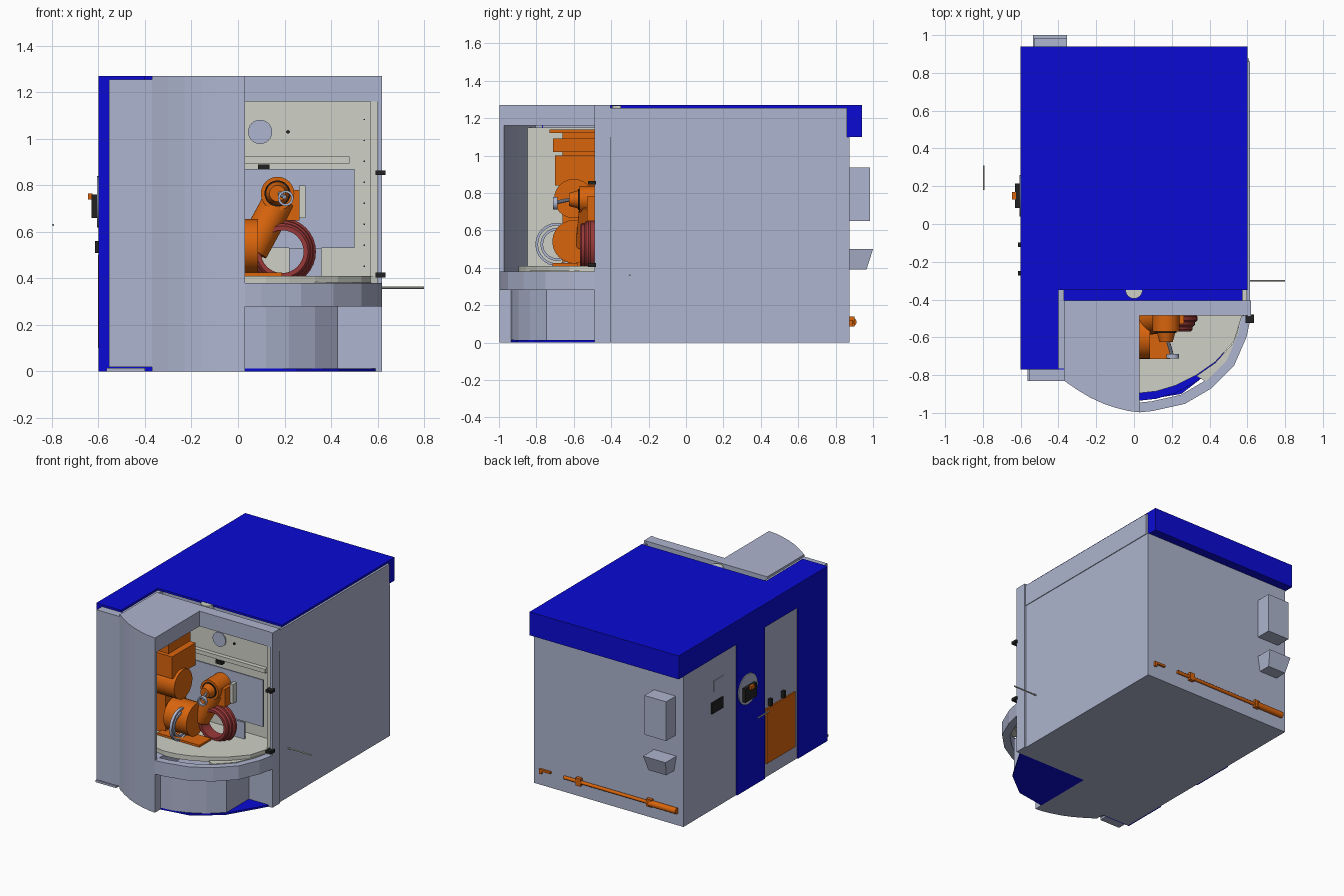
import bpy, bmesh, math
from mathutils import Vector, Matrix


def mat(name, r, g, b):
    m = bpy.data.materials.new(name)
    m.diffuse_color = (r, g, b, 1)
    return m


GREY = mat("blue_grey", 0.42, 0.46, 0.62)
BLUE = mat("deep_blue", 0.003, 0.003, 0.66)
ORANGE = mat("orange", 0.70, 0.13, 0.004)
RED = mat("brick_red", 0.32, 0.04, 0.04)
PALE = mat("pale_grey", 0.62, 0.64, 0.57)
BLACK = mat("black", 0.015, 0.015, 0.015)


def finish(bm, name, m, smooth=False):
    bmesh.ops.recalc_face_normals(bm, faces=bm.faces)
    me = bpy.data.meshes.new(name)
    bm.to_mesh(me)
    bm.free()
    ob = bpy.data.objects.new(name, me)
    bpy.context.collection.objects.link(ob)
    me.materials.append(m)
    if smooth:
        bpy.ops.object.select_all(action='DESELECT')
        ob.select_set(True)
        bpy.context.view_layer.objects.active = ob
        bpy.ops.object.shade_smooth_by_angle(angle=math.radians(35))
    return ob


def box(name, m, x, y, z):
    bm = bmesh.new()
    bmesh.ops.create_cube(bm, size=1)
    for v in bm.verts:
        v.co = Vector([(r[0] + r[1]) / 2 + c * (r[1] - r[0]) for c, r in zip(v.co, (x, y, z))])
    return finish(bm, name, m)


def prism(name, m, pts, z):
    bm = bmesh.new()
    f = bm.faces.new([bm.verts.new((p[0], p[1], z[0])) for p in pts])
    top = bmesh.ops.extrude_face_region(bm, geom=[f])["geom"]
    for v in top:
        if isinstance(v, bmesh.types.BMVert):
            v.co.z = z[1]
    return finish(bm, name, m)


def cyl(name, m, a, b, r, r2=None, n=24):
    a, b = Vector(a), Vector(b)
    bm = bmesh.new()
    rot = (b - a).to_track_quat('Z', 'Y').to_matrix().to_4x4()
    bmesh.ops.create_cone(bm, cap_ends=True, segments=n, radius1=r, radius2=r if r2 is None else r2,
                          depth=(b - a).length, matrix=Matrix.Translation((a + b) / 2) @ rot)
    return finish(bm, name, m, True)


def ring(name, m, c, axis, profile, n=32):
    """Spin a closed (radius, offset) profile about an axis."""
    rot = Vector(axis).to_track_quat('Z', 'Y').to_matrix()
    bm = bmesh.new()
    rows = [[bm.verts.new(Vector(c) + rot @ Vector((r * math.cos(t), r * math.sin(t), o)))
             for r, o in profile] for t in (2 * math.pi * i / n for i in range(n))]
    k = len(profile)
    for i in range(n):
        for j in range(k):
            p, q = rows[i], rows[(i + 1) % n]
            bm.faces.new((p[j], q[j], q[(j + 1) % k], p[(j + 1) % k]))
    return finish(bm, name, m, True)


def inset(pts, s, c=(0.03, -0.42)):
    return [(c[0] + (x - c[0]) * s, c[1] + (y - c[1]) * s) for x, y in pts]


# Main cabinet
box("main_cabinet", GREY, (-0.592, 0.6), (-0.335, 0.875), (0, 1.10))
box("cabinet_upper", GREY, (-0.592, 0.6), (-0.335, 0.86), (1.10, 1.255))
box("front_left_cabinet", GREY, (-0.592, -0.37), (-0.765, -0.33), (0, 1.255))
box("right_side_panel", GREY, (0.6, 0.61), (-0.34, 0.875), (0, 1.10))
box("right_upper_panel", GREY, (0.6, 0.615), (-0.41, 0.86), (1.10, 1.255))

# Roof, rear lip and left blue cladding
prism("roof", BLUE, [(-0.6, -0.77), (-0.40, -0.77), (-0.40, -0.35), (0.6, -0.35),
                     (0.6, 0.94), (-0.6, 0.94)], (1.255, 1.27))
box("roof_gutter", BLUE, (-0.40, 0.575), (-0.405, -0.335), (1.18, 1.225))
box("roof_rear_lip", BLUE, (-0.6, 0.6), (0.86, 0.94), (1.10, 1.256))
box("left_top_strip", BLUE, (-0.6, -0.591), (-0.77, 0.87), (1.10, 1.256))
box("left_centre_panel", BLUE, (-0.6, -0.591), (-0.05, 0.27), (0, 1.10))
box("left_front_panel", BLUE, (-0.6, -0.591), (-0.77, -0.43), (0, 1.10))
box("front_corner_panel", BLUE, (-0.6, -0.37), (-0.77, -0.764), (0, 1.256))
box("front_left_door", GREY, (-0.555, -0.37), (-0.83, -0.768), (0.02, 1.255))
box("door_plinth", GREY, (-0.565, -0.40), (-0.83, -0.768), (0, 0.015))
cyl("roof_lamp", PALE, (0, -0.35, 1.22), (0, -0.35, 1.268), 0.045)

# Curved front shell: left part solid wall, right part open window
left_arc = [(-0.37, -0.83), (-0.30, -0.878), (-0.23, -0.92), (-0.16, -0.952), (-0.1, -0.972),
            (-0.03, -0.99), (0.03, -0.997)]
right_arc = [(0.03, -0.997), (0.10, -0.99), (0.27, -0.952), (0.41, -0.87), (0.53, -0.75),
             (0.595, -0.60), (0.62, -0.49)]
prism("shell_header", GREY, left_arc + [(0.03, -0.405), (-0.37, -0.405)], (1.16, 1.27))
inner = [(x, y + 0.025) for x, y in left_arc]
prism("shell_wall", GREY, left_arc + inner[::-1], (0.38, 1.16))
prism("shell_base", GREY, left_arc + [(0.03, -0.335), (-0.37, -0.335)], (0, 0.38))
box("window_header", GREY, (0.03, 0.62), (-0.485, -0.405), (1.16, 1.27))
box("right_post", GREY, (0.6, 0.62), (-0.49, -0.405), (0, 1.27))
box("right_post_filler", GREY, (0.595, 0.61), (-0.41, -0.33), (0, 1.25))
box("compartment_ceiling", PALE, (-0.37, 0.6), (-0.41, -0.33), (1.16, 1.18))

# Curved sill, recessed base and blue toe plate
prism("window_sill", GREY, right_arc + inset(right_arc, 0.91)[::-1], (0.28, 0.38))
base_arc = [(0.03, -0.935), (0.12, -0.925), (0.22, -0.895), (0.33, -0.835), (0.43, -0.745)]
prism("recessed_base", GREY, base_arc + [(0.43, -0.49), (0.03, -0.49)], (0.013, 0.28))
prism("base_floor_strip", BLUE, base_arc + [(x, y + 0.05) for x, y in base_arc[::-1]], (0.279, 0.284))
box("base_rear", GREY, (0.03, 0.6), (-0.49, -0.33), (0, 0.38))
prism("toe_plate", BLUE, [(0.03, -0.935), (0.25, -0.90), (0.43, -0.76), (0.59, -0.49), (0.03, -0.49)],
      (0, 0.013))
floor_arc = [(0.03, -0.895), (0.12, -0.885), (0.22, -0.855), (0.33, -0.80), (0.43, -0.73),
             (0.53, -0.62), (0.57, -0.49)]
prism("compartment_floor", PALE, [(-0.34, -0.83)] + floor_arc + [(0.6, -0.48), (0.6, -0.335), (-0.34, -0.335)],
      (0.375, 0.41))
prism("floor_edge", PALE, [(x * 1.0, y - 0.005) for x, y in floor_arc[3:]] +
      inset(right_arc, 0.92)[::-1][:4], (0.36, 0.385))

# Compartment linings
box("rear_lining", PALE, (-0.35, 0.6), (-0.345, -0.333), (0.40, 1.16))
box("right_lining", PALE, (0.57, 0.6), (-0.48, -0.34), (0.40, 1.16))
box("left_lining", PALE, (-0.325, -0.31), (-0.86, -0.34), (0.40, 1.15))
box("lintel_rail", PALE, (-0.2, 0.48), (-0.375, -0.345), (0.895, 0.925))
box("backing_gap", BLACK, (0.085, 0.135), (-0.38, -0.345), (0.865, 0.89))
cyl("vent_disc", GREY, (0.095, -0.353, 1.03), (0.095, -0.344, 1.03), 0.052)
cyl("lining_knob", BLACK, (0.215, -0.353, 1.03), (0.215, -0.344, 1.03), 0.008, n=10)
box("inner_screen", GREY, (-0.19, 0.5), (-0.425, -0.415), (0.53, 0.87))
box("lower_screen", GREY, (0.22, 0.36), (-0.44, -0.43), (0.41, 0.53))
for i in range(8):
    box("lining_bolt", BLACK, (0.54, 0.546), (-0.35, -0.344), (0.45 + i * 0.09, 0.456 + i * 0.09))

# Robot arm
box("robot_column", ORANGE, (-0.27, -0.04), (-0.70, -0.43), (0.84, 1.0))
box("robot_column_top", ORANGE, (-0.25, -0.06), (-0.71, -0.46), (1.02, 1.09))
box("robot_top_bar", ORANGE, (-0.25, -0.06), (-0.73, -0.46), (1.12, 1.14))
box("robot_column_back", ORANGE, (-0.25, -0.12), (-0.66, -0.40), (0.41, 1.13))
cyl("robot_shoulder", ORANGE, (-0.2, -0.60, 0.77), (-0.02, -0.60, 0.77), 0.105)
cyl("robot_elbow", ORANGE, (-0.1, -0.60, 0.54), (0.085, -0.60, 0.54), 0.115)
box("robot_foot", ORANGE, (-0.15, 0.19), (-0.715, -0.58), (0.405, 0.425))
cyl("robot_upper_arm", ORANGE, (0.06, -0.52, 0.52), (0.18, -0.50, 0.74), 0.07)
box("robot_wrist_block", ORANGE, (0.12, 0.265), (-0.53, -0.43), (0.65, 0.78))
cyl("robot_wrist", ORANGE, (0.17, -0.57, 0.765), (0.17, -0.42, 0.765), 0.072)
cyl("robot_wrist_flange", ORANGE, (0.17, -0.625, 0.765), (0.17, -0.57, 0.765), 0.035, 0.05)
ring("wrist_band", BLACK, (0.17, -0.573, 0.765), (0, 1, 0), [(0.05, -0.004), (0.056, -0.004), (0.056, 0.004), (0.05, 0.004)])
ring("tool_clamp", GREY, (0.205, -0.70, 0.745), (0, 1, 0), [(0.024, -0.012), (0.034, -0.012), (0.034, 0.012), (0.024, 0.012)], 16)
cyl("tool_stem", GREY, (0.20, -0.69, 0.75), (0.18, -0.62, 0.765), 0.01, n=10)
o = box("wrist_guard", PALE, (0.265, 0.29), (-0.47, -0.43), (0.66, 0.80))
for k, r in enumerate((0.145, 0.133, 0.121)):  # stepped red hose ring
    y = -0.50 - k * 0.024
    ring("hose_ring", RED, (0.19, y, 0.515), (0, 1, 0),
         [(0.092, -0.02), (r - 0.01, -0.02), (r, -0.01), (r, 0.01), (r - 0.01, 0.02), (0.092, 0.02)])
for k, r in enumerate((0.115, 0.088)):
    ring("cable_ring", GREY, (0.02, -0.69, 0.525), (1, 0, 0),
         [(r - 0.014, -0.01), (r, -0.01), (r, 0.01), (r - 0.014, 0.01)])

# Right-side hinges and rod
for z in (0.855, 0.415):
    box("hinge", BLACK, (0.59, 0.635), (-0.525, -0.48), (z - 0.01, z + 0.01))
cyl("right_rod", PALE, (0.6, -0.30, 0.36), (0.8, -0.30, 0.36), 0.005, n=10)

# Left side: round window, control handle, hatch and rod
cyl("round_window", GREY, (-0.606, 0.15, 0.73), (-0.598, 0.15, 0.73), 0.11, n=32)
box("control_handle", BLACK, (-0.63, -0.60), (0.085, 0.215), (0.66, 0.76))
box("control_button", ORANGE, (-0.645, -0.625), (0.13, 0.17), (0.74, 0.765))
box("socket_box", BLACK, (-0.602, -0.59), (0.43, 0.56), (0.70, 0.78))
box("label_plate", GREY, (-0.597, -0.591), (0.42, 0.53), (0.85, 0.93))
box("hatch", ORANGE, (-0.602, -0.59), (-0.40, -0.07), (0.10, 0.50))
for y in (-0.11, -0.26):
    box("hatch_handle", BLACK, (-0.615, -0.59), (y - 0.012, y + 0.012), (0.51, 0.56))
cyl("left_rod", PALE, (-0.795, 0.18, 0.63), (-0.795, 0.31, 0.63), 0.005, n=10)

# Rear boxes
box("rear_box", GREY, (-0.53, -0.355), (0.87, 0.985), (0.65, 0.935))
chute = box("rear_chute", GREY, (-0.535, -0.355), (0.87, 1.0), (0.39, 0.50))
for v in chute.data.vertices:
    if v.co.z < 0.4:
        v.co.x = -0.445 + (v.co.x + 0.445) * 0.8
        v.co.y = min(v.co.y, 0.965)

# Rear orange pipe
cyl("pipe_sleeve", ORANGE, (-0.55, 0.89, 0.11), (-0.33, 0.89, 0.11), 0.022)
cyl("pipe", ORANGE, (-0.33, 0.885, 0.11), (0.36, 0.885, 0.11), 0.012, n=12)
for x in (-0.33, 0.24):
    box("pipe_bracket", ORANGE, (x - 0.02, x + 0.02), (0.873, 0.90), (0.085, 0.14))
box("pipe_hook", ORANGE, (0.47, 0.56), (0.873, 0.89), (0.105, 0.12))
box("pipe_hook_end", ORANGE, (0.54, 0.56), (0.873, 0.89), (0.085, 0.12))
